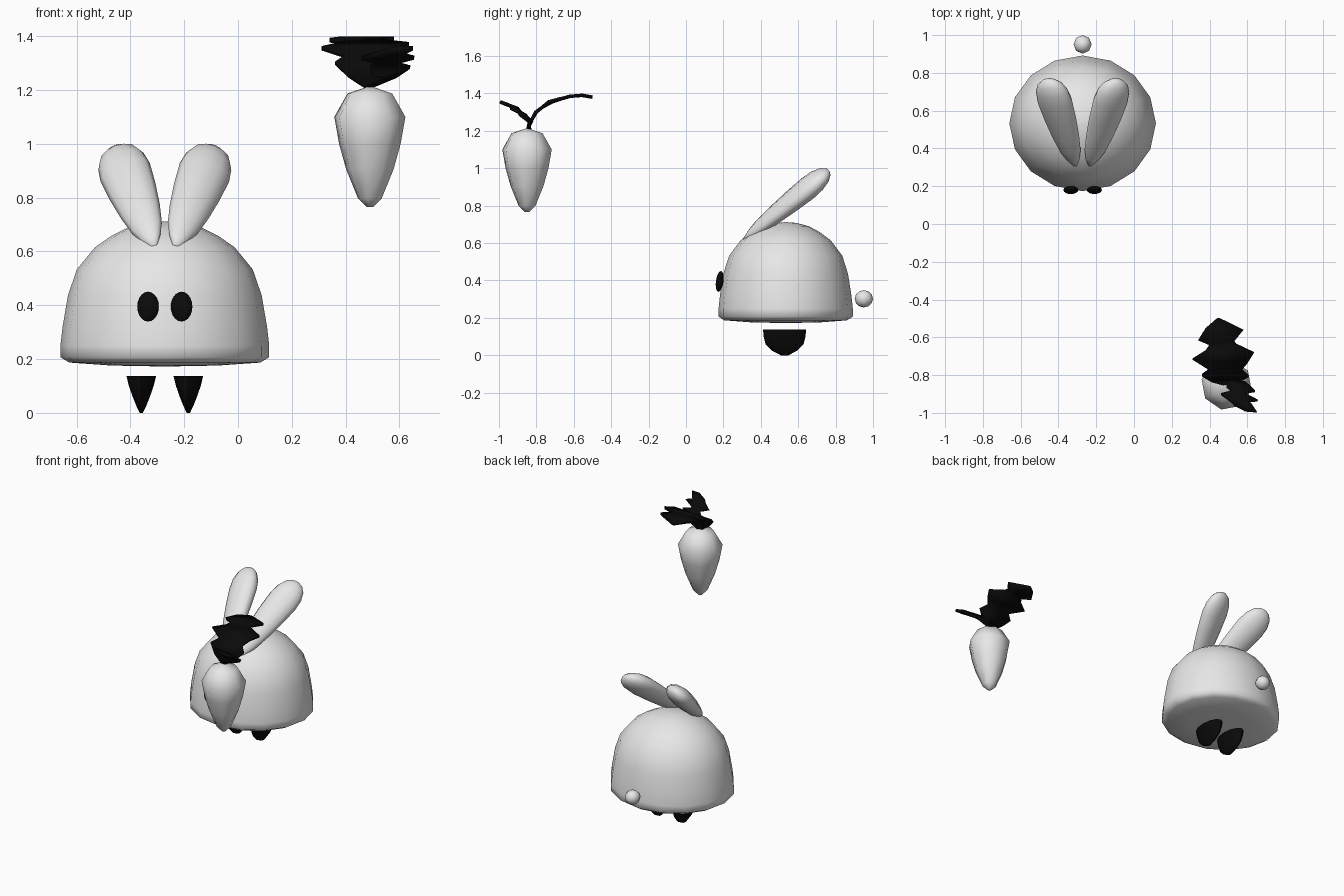
import bpy, bmesh, math
from mathutils import Vector

if "Cube" in bpy.data.objects:
    bpy.data.objects.remove(bpy.data.objects["Cube"])


def material(name, value):
    mat = bpy.data.materials.new(name)
    mat.use_nodes = True
    colour = (value, value, value, 1)
    mat.diffuse_color = colour
    mat.node_tree.nodes["Principled BSDF"].inputs["Base Color"].default_value = colour
    return mat


WHITE = material("soft white", 0.8)
BLACK = material("black", 0.003)
MID_X, MID_Y = -0.272, 0.533


def finish(obj, mat, angle):
    obj.data.materials.append(mat)
    bpy.ops.object.select_all(action='DESELECT')
    bpy.context.view_layer.objects.active = obj
    obj.select_set(True)
    bpy.ops.object.shade_smooth_by_angle(angle=math.radians(angle))
    return obj


def from_bmesh(name, bm, mat, angle=80):
    bmesh.ops.recalc_face_normals(bm, faces=bm.faces[:])
    mesh = bpy.data.meshes.new(name)
    bm.to_mesh(mesh)
    bm.free()
    obj = bpy.data.objects.new(name, mesh)
    bpy.context.collection.objects.link(obj)
    return finish(obj, mat, angle)


def loft(name, rings, sides, origin, mat, turn=0,
         axes=((1, 0, 0), (0, 1, 0), (0, 0, 1)), angle=80):
    """Stack elliptical rings (radius a, radius b, height) along the third axis."""
    u, v, w = (Vector(a) for a in axes)
    bm = bmesh.new()
    loops = []
    for a, b, h in rings:
        loop = []
        for i in range(sides):
            t = math.tau * i / sides + turn
            loop.append(bm.verts.new(Vector(origin) + u * a * math.cos(t)
                                     + v * b * math.sin(t) + w * h))
        loops.append(loop)
    for low, high in zip(loops, loops[1:]):
        for i in range(sides):
            j = (i + 1) % sides
            bm.faces.new((low[i], low[j], high[j], high[i]))
    bm.faces.new(loops[0])
    bm.faces.new(loops[-1])
    return from_bmesh(name, bm, mat, angle)


def ellipsoid(name, loc, scale, mat, segments, rings, tilt=0):
    bpy.ops.mesh.primitive_uv_sphere_add(segments=segments, ring_count=rings,
                                         radius=1, location=loc, rotation=(tilt, 0, 0))
    obj = bpy.context.object
    obj.name = name
    obj.scale = scale
    return finish(obj, mat, 80)


# Domed body with a nearly flat underside
dome = [(0.04, 0.173), (0.2, 0.176), (0.355, 0.187), (0.388, 0.207), (0.388, 0.25),
        (0.38, 0.32), (0.36, 0.437), (0.327, 0.533), (0.26, 0.615),
        (0.2, 0.657), (0.135, 0.69), (0.06, 0.708), (0.005, 0.712)]
loft("body", [(r, r * 0.925, z) for r, z in dome], 16, (MID_X, MID_Y, 0), WHITE)

# Paired ears, eyes and feet
ear_profile = [(0.12, 0), (0.38, 0.08), (0.6, 0.18), (0.78, 0.35), (0.92, 0.55),
               (1, 0.75), (0.92, 0.86), (0.7, 0.94), (0.38, 0.985), (0.05, 1)]
foot_rings = [(0.006, 0.02, 0), (0.018, 0.068, 0.025), (0.032, 0.102, 0.06),
              (0.046, 0.112, 0.1), (0.055, 0.115, 0.137)]
for side, word in ((1, "left"), (-1, "right")):
    base = Vector((MID_X + side * 0.04, 0.31, 0.62))
    tip = Vector((MID_X + side * 0.183, 0.765, 0.985))
    along = tip - base
    length = along.length
    along.normalize()
    wide = Vector((side, 0, -0.38))
    wide = (wide - along * wide.dot(along)).normalized()
    thin = along.cross(wide)
    loft(word + "_ear", [(r * 0.098, r * 0.058, t * length) for r, t in ear_profile],
         12, base, WHITE, axes=(wide, thin, along))
    ellipsoid(word + "_eye", (MID_X + side * 0.0625, 0.18, 0.395),
              (0.04, 0.02, 0.056), BLACK, 16, 10, math.radians(-8))
    loft(word + "_foot", foot_rings, 12, (MID_X + side * 0.0875, MID_Y - 0.006, 0),
         BLACK, angle=60)

# Round tail
ellipsoid("tail", (MID_X, 0.951, 0.302), (0.048, 0.049, 0.046), WHITE, 8, 6)

# Floating carrot
root = [(0.012, 0.765), (0.045, 0.797), (0.09, 0.905), (0.117, 1.0), (0.135, 1.1),
        (0.085, 1.187), (0.01, 1.212)]
loft("carrot_root", [(r, r, z) for r, z in root], 8, (0.49, -0.85, 0), WHITE,
     turn=math.radians(-12))


def leaf(name, rows):
    """Jagged strip; each row is left x, left y, right x, right y, height."""
    bm = bmesh.new()
    pairs = [(bm.verts.new((xl, yl, z)), bm.verts.new((xr, yr, z)))
             for xl, yl, xr, yr, z in rows]
    for (a, b), (c, d) in zip(pairs, pairs[1:]):
        bm.faces.new((a, b, d, c))
    obj = from_bmesh(name, bm, BLACK, 40)
    solid = obj.modifiers.new("thickness", 'SOLIDIFY')
    solid.thickness = 0.018
    solid.offset = 0


# Two arching leaves with notched edges
leaf("back_leaf", [(0.47, -0.845, 0.5, -0.845, 1.21), (0.41, -0.83, 0.56, -0.83, 1.25),
                   (0.36, -0.8, 0.605, -0.805, 1.3), (0.4, -0.77, 0.57, -0.77, 1.325),
                   (0.31, -0.715, 0.6, -0.735, 1.355), (0.38, -0.67, 0.635, -0.68, 1.37),
                   (0.4, -0.64, 0.54, -0.635, 1.38), (0.34, -0.615, 0.53, -0.62, 1.385),
                   (0.38, -0.55, 0.58, -0.56, 1.39), (0.44, -0.5, 0.455, -0.5, 1.38)])
leaf("front_leaf", [(0.475, -0.845, 0.5, -0.835, 1.21), (0.5, -0.825, 0.59, -0.84, 1.25),
                    (0.49, -0.86, 0.64, -0.885, 1.285), (0.52, -0.885, 0.58, -0.895, 1.3),
                    (0.46, -0.9, 0.655, -0.935, 1.32), (0.52, -0.945, 0.6, -0.94, 1.335),
                    (0.53, -0.96, 0.62, -0.95, 1.34), (0.59, -0.99, 0.65, -0.995, 1.355)])
